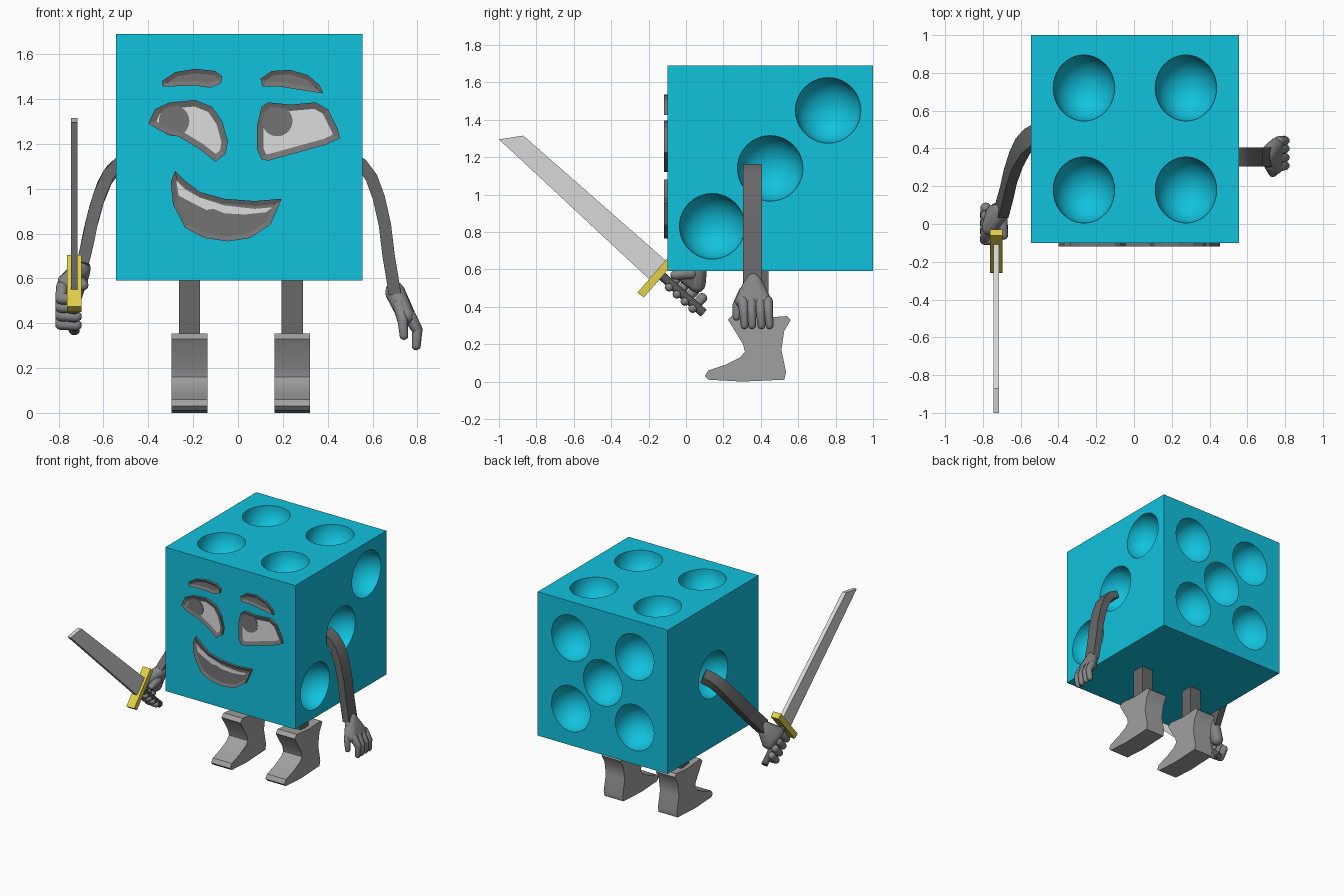
import bpy
import bmesh
import math
from mathutils import Vector, Matrix

if "Cube" in bpy.data.objects:
    bpy.data.objects.remove(bpy.data.objects["Cube"], do_unlink=True)


def material(name, *rgb):
    """Flat material from display colour values, stored as linear."""
    color = [((c / 255 + 0.055) / 1.055) ** 2.4 for c in rgb] + [1]
    mat = bpy.data.materials.new(name)
    mat.use_nodes = True
    mat.diffuse_color = color
    mat.node_tree.nodes["Principled BSDF"].inputs["Base Color"].default_value = color
    return mat


CYAN = material("cyan", 17, 194, 222)
LINE = material("line gray", 116, 116, 116)
WHITE = material("eye white", 220, 220, 220)
FOOT = material("boot gray", 160, 160, 160)
LIMB = material("limb gray", 104, 104, 106)
HAND = material("hand gray", 134, 134, 134)
STEEL = material("steel", 216, 216, 216)
GOLD = material("gold", 225, 208, 72)
GRIP = material("grip gray", 88, 88, 88)


def shade(obj):
    bpy.ops.object.select_all(action="DESELECT")
    obj.select_set(True)
    bpy.context.view_layer.objects.active = obj
    bpy.ops.object.shade_smooth_by_angle(angle=math.radians(35))


def finish(name, bm, mat, smooth=True):
    """Turn a bmesh into a named, shaded object."""
    bmesh.ops.recalc_face_normals(bm, faces=bm.faces[:])
    mesh = bpy.data.meshes.new(name)
    bm.to_mesh(mesh)
    bm.free()
    obj = bpy.data.objects.new(name, mesh)
    bpy.context.collection.objects.link(obj)
    mesh.materials.append(mat)
    if smooth:
        shade(obj)
    return obj


def prism(name, points, axis, start, end, mat, smooth=False):
    """Extrude a flat outline along x (points are y, z) or y (points are x, z)."""
    bm = bmesh.new()
    place = (lambda a, b: (start, a, b)) if axis == "x" else (lambda a, b: (a, start, b))
    face = bm.faces.new([bm.verts.new(place(a, b)) for a, b in points])
    bm.normal_update()
    top = bmesh.ops.extrude_face_region(bm, geom=[face], use_keep_orig=True)["geom"]
    shift = Vector((end - start, 0, 0)) if axis == "x" else Vector((0, end - start, 0))
    bmesh.ops.translate(bm, vec=shift, verts=[v for v in top if isinstance(v, bmesh.types.BMVert)])
    return finish(name, bm, mat, smooth)


FRONT = -0.10


def rimmed(name, points, rim, inner):
    """Raised plate on the front with a sunken centre inside a rim."""
    obj = prism(name, points, "y", FRONT + 0.002, FRONT - 0.018, LINE)
    obj.data.materials.append(inner)
    bm = bmesh.new()
    bm.from_mesh(obj.data)
    bm.normal_update()
    face = min(bm.faces, key=lambda f: f.calc_center_median().y)
    bmesh.ops.inset_region(bm, faces=[face], thickness=rim, use_even_offset=True)
    face.material_index = 1
    bmesh.ops.translate(bm, vec=(0, 0.01, 0), verts=face.verts[:])
    bm.to_mesh(obj.data)
    bm.free()


def blob(name, chains, mat):
    """Rounded shapes: each chain is the hull of its balls (x, y, z, radius)."""
    ball = bmesh.new()
    bmesh.ops.create_icosphere(ball, subdivisions=2, radius=1)
    unit = [v.co.copy() for v in ball.verts]
    ball.free()
    bm = bmesh.new()
    for chain in chains:
        cloud = [bm.verts.new(Vector((x, y, z)) + p * r) for x, y, z, r in chain for p in unit]
        bmesh.ops.convex_hull(bm, input=cloud)
        loose = [v for v in bm.verts if not v.link_faces]
        bmesh.ops.delete(bm, geom=loose, context="VERTS")
    return finish(name, bm, mat)


def sweep(name, path, wide, thin, mat):
    """Rectangular bar along a path, wide side kept towards y."""
    path = [Vector(p) for p in path]
    bm = bmesh.new()
    rings = []
    for i, p in enumerate(path):
        t = (path[min(i + 1, len(path) - 1)] - path[max(i - 1, 0)]).normalized()
        across = Vector((0, 1, 0))
        across = (across - t * across.dot(t)).normalized()
        side = t.cross(across)
        rings.append([bm.verts.new(p + across * a * wide / 2 + side * b * thin / 2)
                      for a, b in ((-1, -1), (1, -1), (1, 1), (-1, 1))])
    for low, high in zip(rings, rings[1:]):
        for k in range(4):
            bm.faces.new((low[k], low[k - 1], high[k - 1], high[k]))
    bm.faces.new(rings[0])
    bm.faces.new(rings[-1])
    return finish(name, bm, mat)


# Cube body with round pips cut into it
C = Vector((0.005, 0.45, 1.14))
H = 0.55
D = 0.27
bm = bmesh.new()
bmesh.ops.create_cube(bm, size=2 * H, matrix=Matrix.Translation(C))
body = finish("die_body", bm, CYAN, smooth=False)
corners = [(a, b) for a in (-D, D) for b in (-D, D)]
pips = [(a, b, H) for a, b in corners]
pips += [(a, H, b) for a, b in corners + [(0, 0)]]
pips += [(H, s, s) for s in (-0.31, 0, 0.31)] + [(-H, 0, 0)]
bm = bmesh.new()
for pip in pips:
    bmesh.ops.create_uvsphere(
        bm, u_segments=40, v_segments=24, radius=0.175,
        matrix=Matrix.Translation(C + Vector(pip)) @ Matrix.Diagonal((0.93, 1, 1, 1)))
cutter = finish("pip_cutter", bm, CYAN)
cutter.hide_render = True
cut = body.modifiers.new("pips", "BOOLEAN")
cut.operation = "DIFFERENCE"
cut.solver = "EXACT"
cut.object = cutter
bpy.context.view_layer.objects.active = body
bpy.ops.object.modifier_apply(modifier=cut.name)
bpy.data.objects.remove(cutter, do_unlink=True)
shade(body)

# Face: eyes, pupils, brows, mouth and teeth
rimmed("right_eye", [
    (-.40, 1.29), (-.37, 1.355), (-.305, 1.385), (-.19, 1.395), (-.115, 1.365), (-.07, 1.30),
    (-.045, 1.21), (-.055, 1.155), (-.10, 1.12), (-.17, 1.175), (-.26, 1.23), (-.35, 1.26)],
    0.028, WHITE)
rimmed("left_eye", [
    (.085, 1.175), (.085, 1.285), (.105, 1.365), (.135, 1.385), (.235, 1.375), (.345, 1.385),
    (.40, 1.355), (.445, 1.265), (.455, 1.225), (.39, 1.195), (.28, 1.165), (.135, 1.125),
    (.105, 1.13)], 0.028, WHITE)
for side, x in (("right", -0.285), ("left", 0.175)):
    ring = [(x + 0.068 * math.cos(k * math.tau / 28), 1.302 + 0.068 * math.sin(k * math.tau / 28))
            for k in range(28)]
    prism(side + "_pupil", ring, "y", FRONT - 0.005, FRONT - 0.011, LINE)
rimmed("right_brow", [
    (-.34, 1.48), (-.28, 1.52), (-.19, 1.535), (-.10, 1.525), (-.07, 1.50), (-.075, 1.47),
    (-.125, 1.45), (-.19, 1.46), (-.335, 1.455)], 0.02, LINE)
rimmed("left_brow", [
    (.10, 1.49), (.15, 1.525), (.235, 1.53), (.315, 1.505), (.365, 1.46), (.38, 1.425),
    (.28, 1.44), (.19, 1.455), (.11, 1.455)], 0.02, LINE)
rimmed("mouth", [
    (-.30, 1.03), (-.28, 1.08), (-.235, 1.035), (-.17, .985), (-.06, .955), (.075, .945),
    (.195, .955), (.145, .84), (.055, .78), (-.045, .765), (-.15, .78), (-.235, .825),
    (-.29, .93)], 0.022, LINE)
prism("teeth", [
    (-.275, 1.035), (-.24, 1.0), (-.17, .96), (-.06, .925), (.075, .91), (.155, .917),
    (.125, .895), (.03, .885), (-.06, .89), (-.11, .91), (-.14, .905), (-.21, .94),
    (-.265, .97)], "y", FRONT - 0.005, FRONT - 0.011, WHITE)

# Legs and boots
boot = [(.10, .03), (.12, .06), (.21, .09), (.29, .13), (.315, .16), (.305, .20), (.225, .33),
        (.25, .355), (.40, .34), (.54, .35), (.56, .33), (.525, .27), (.51, .17), (.535, .05),
        (.525, .01), (.30, 0), (.12, .01)]
for side, x in (("right", -0.217), ("left", 0.242)):
    prism(side + "_boot", boot, "x", x - 0.08, x + 0.08, FOOT, smooth=True)
    prism(side + "_leg", [(.34, .30), (.44, .30), (.44, .60), (.34, .60)],
          "x", x - 0.047, x + 0.047, LIMB)

# Arms
sweep("left_arm", [
    (.49, .355, 1.14), (.55, .355, 1.11), (.595, .355, 1.05), (.628, .355, .96),
    (.655, .355, .84), (.672, .355, .70), (.70, .355, .53)], 0.10, 0.055, LIMB)
sweep("right_arm", [
    (-.49, .49, 1.13), (-.545, .46, 1.10), (-.59, .41, 1.04), (-.625, .34, .95),
    (-.655, .25, .84), (-.675, .16, .74), (-.70, .07, .64)], 0.10, 0.055, LIMB)

# Open left hand
fingers = [[(.765, y, .43, .03), (.80, y + out, .37, .024), (.795, y + 2 * out, .30, .021)]
           for y, out in ((.305, .004), (.35, .002), (.395, .004), (.435, .006))]
thumb = [(.72, .31, .48, .03), (.735, .272, .41, .024), (.74, .27, .345, .02)]
palm = [(.70, .36, .54, .045), (.75, .30, .43, .038), (.755, .42, .43, .038)]
chains = [palm]
for finger in fingers + [thumb]:
    chains += [finger[:2], finger[1:]]
blob("left_hand", chains, HAND)

# Right fist around the grip
chains = [[(-.70, .07, .64, .045), (-.765, -.02, .58, .042), (-.74, .06, .52, .045)]]
for i in range(4):
    y, z = -0.06 + 0.042 * i, 0.535 - 0.038 * i
    knuckle = (-.785, y + .02, z + .025, .028)
    bend = (-.79, y - .025, z - .025, .026)
    tip = (-.72, y - .03, z - .03, .024)
    chains += [[knuckle, bend], [bend, tip]]
chains.append([(-.70, .03, .58, .032), (-.69, -.06, .57, .024)])
blob("right_hand", chains, HAND)

# Sword: blade, guard and grip
X = -0.73
prism("sword_blade", [(-.10, .64), (-.20, .55), (-1.0, 1.295), (-.87, 1.315)],
      "x", X - 0.015, X + 0.015, STEEL)
prism("sword_guard", [(-.26, .475), (-.225, .45), (-.03, .675), (-.06, .705)],
      "x", X - 0.033, X + 0.033, GOLD)
start, end = Vector((X, -.14, .575)), Vector((X, .095, .365))
bm = bmesh.new()
bmesh.ops.create_cone(
    bm, cap_ends=True, segments=16, radius1=0.024, radius2=0.024, depth=(end - start).length,
    matrix=Matrix.Translation((start + end) / 2)
    @ (end - start).to_track_quat("Z", "Y").to_matrix().to_4x4())
finish("sword_grip", bm, GRIP)
